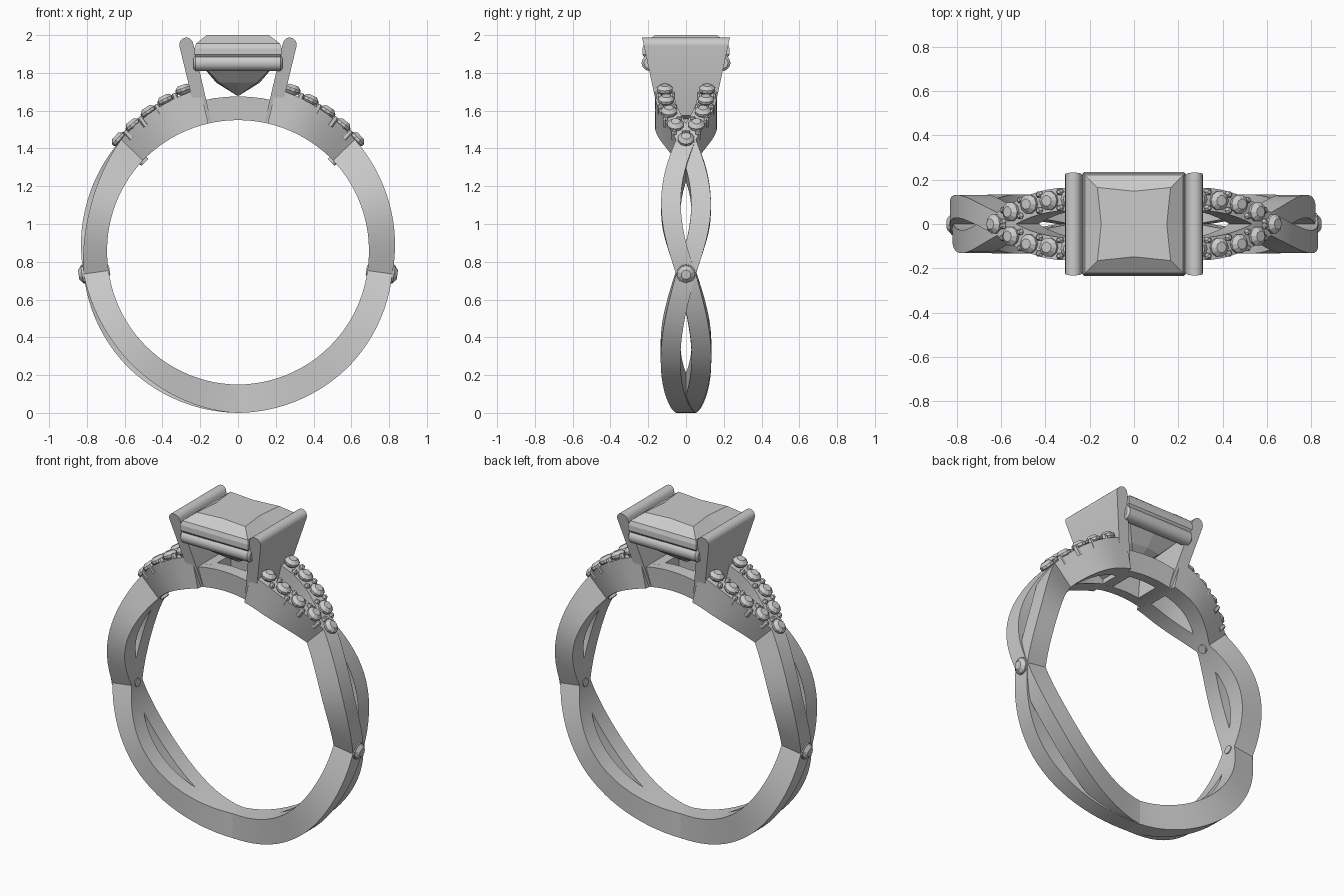
import bpy, math
from mathutils import Vector, Matrix

if "Cube" in bpy.data.objects:
    bpy.data.objects.remove(bpy.data.objects["Cube"])

CZ = 0.85                      # height of the ring centre


def loft(name, rings, smooth=False):
    """Skin a list of equal-length point loops and cap both ends."""
    n = len(rings[0])
    verts = [tuple(p) for r in rings for p in r]
    faces = [(i * n + j, i * n + (j + 1) % n, (i + 1) * n + (j + 1) % n, (i + 1) * n + j)
             for i in range(len(rings) - 1) for j in range(n)]
    faces += [tuple(reversed(range(n))), tuple(range(len(verts) - n, len(verts)))]
    me = bpy.data.meshes.new(name)
    me.from_pydata(verts, [], faces)
    ob = bpy.data.objects.new(name, me)
    bpy.context.collection.objects.link(ob)
    bpy.ops.object.select_all(action='DESELECT')
    ob.select_set(True)
    bpy.context.view_layer.objects.active = ob
    bpy.ops.object.mode_set(mode='EDIT')
    bpy.ops.mesh.select_all(action='SELECT')
    bpy.ops.mesh.normals_make_consistent(inside=False)
    bpy.ops.object.mode_set(mode='OBJECT')
    if smooth:
        bpy.ops.object.shade_smooth_by_angle(angle=math.radians(30))
    return ob


def polar(deg, r, y):
    """Point on the ring; the angle runs from the bottom up the +x side."""
    a = math.radians(deg)
    return Vector((r * math.sin(a), y, CZ - r * math.cos(a)))


def lerp(x, pts):
    for (a, u), (b, v) in zip(pts, pts[1:]):
        if x <= b:
            return u + (v - u) * (x - a) / (b - a)
    return pts[-1][1]


def opposite(ob):
    """Copy turned half way round, for the other side of the ring."""
    c = ob.copy()
    c.name = ob.name + "_left"
    c.matrix_world = Matrix.Rotation(math.pi, 4, 'Z') @ ob.matrix_world
    bpy.context.collection.objects.link(c)


def spun(name, deg, y, profile, sides=10):
    """Turned shape whose axis points away from the ring centre; profile = (radius, distance)."""
    out = polar(deg, 1, 0) - Vector((0, 0, CZ))
    tan = out.cross(Vector((0, 1, 0)))
    rings = [[polar(deg, d, y) + r * (math.cos(t) * tan + math.sin(t) * Vector((0, 1, 0)))
              for t in [2 * math.pi * k / sides for k in range(sides)]] for r, d in profile]
    opposite(loft(name, rings))


def outer(deg):
    return lerp(deg, [(0, .85), (45, .842), (82, .825), (134, .86), (168, .89)])


# Twisted shank: two strands that part and meet again
def strand_y(d):
    if d <= 82:
        return .082 * math.sin(math.pi * (d / 82) ** 1.25)
    if d <= 134:
        return .08 * math.sin(math.pi * (d - 82) / 52)
    return .112 * math.sin(math.pi / 2 * min(1, (d - 134) / 26))


angles = [82 * i / 24 for i in range(24)] + [82 + 52 * i / 16 for i in range(16)] \
    + [134 + 33 * i / 10 for i in range(11)]
for s, nm in ((-1, "front"), (1, "back")):
    rings = []
    for d in angles:
        y, w, ro = s * strand_y(d), .052, outer(d)
        if s > 0 and d < 134:          # one strand sits slightly lower
            ro -= .3 * strand_y(d)
        ri = lerp(d, [(0, .70), (82, .692), (134, .70), (168, .70)])
        rings.append([polar(d, ri, y - w), polar(d, ro, y - w),
                      polar(d, ro, y + w), polar(d, ri, y + w)])
    opposite(loft(nm + "_strand", rings, True))


# Small round stones and their bead claws on the shoulders
def small_stone(name, deg, y, r, rad=.044):
    spun(name, deg, y, [(.004, r - .05), (rad, r - .008), (rad, r + .006),
                        (rad * .55, r + .024)])


def claw(deg, y, r):
    spun("claw", deg, y, [(.016, r - .04), (.016, r + .008), (.008, r + .018)], 6)


stones = [(133.5, 0, .872), (140.5, .055, .876), (147.5, .09, .885),
          (154.5, .105, .895), (161.5, .112, .91)]
for s in (-1, 1):
    for i, (d, y, r) in enumerate(stones):
        if i or s > 0:
            small_stone("shoulder_stone", d, s * y, r)
        if i:
            pd, py, pr = stones[i - 1]
            for off in (-.036, .036):
                claw((d + pd) / 2, s * (y + py) / 2 + off, (r + pr) / 2 - .012)

# Accent stones where the strands cross, with round sockets showing inside
spun("accent_collar", 82, 0, [(.045, .79), (.052, .815), (.05, .832)], 16)
small_stone("accent_stone", 82, 0, .828, .046)
for d in (82, 134):
    spun("inner_socket", d, 0, [(.026, .72), (.026, .686)], 14)

# Head: two slanted flared plates with rounded tops
cap = [(.274 + .037 * math.cos(t), 1.95 + .037 * math.sin(t))
       for t in [math.radians(-10 + 180 * k / 8) for k in range(9)]]
outline = [(.142, 1.543), (.222, 1.575)] + cap
plate = loft("head_plate", [[(x, s * (.137 + (z - 1.543) * .215), z) for x, z in outline]
                            for s in (-1, 1)], True)
opposite(plate)


# Gallery under the stone: curved front and back bars plus side walls
def arc_bar(name, x0, x1, y0, y1):
    rings = []
    for i in range(9):
        x = x0 + (x1 - x0) * i / 8
        zi, zo = CZ + math.sqrt(.70 ** 2 - x * x), CZ + math.sqrt(.825 ** 2 - x * x)
        rings.append([(x, y0, zi), (x, y1, zi), (x, y1 + .012, zo), (x, y0 - .012, zo)])
    return loft(name, rings, True)


opposite(arc_bar("gallery_bar", -.17, .17, -.135, -.075))
opposite(arc_bar("gallery_side", .095, .175, -.09, .09))

# Round cross rails under the girdle
rail = []
for x, r in ((-.236, .03), (-.225, .043), (.225, .043), (.236, .03)):
    rail.append([(x, -.192 + r * math.cos(t), 1.853 + r * math.sin(t))
                 for t in [2 * math.pi * k / 20 for k in range(20)]])
opposite(loft("cross_rail", rail, True))

# Square centre stone: table, crown, girdle, curved pavilion
rings = []
for h, m, z in ((.165, .148, 2.0), (.222, .222, 1.955), (.231, .231, 1.93), (.231, .231, 1.897),
                (.165, .172, 1.815), (.10, .115, 1.748), (.002, .002, 1.678)):
    rings.append([(h, h, z), (0, m, z), (-h, h, z), (-m, 0, z),
                  (-h, -h, z), (0, -m, z), (h, -h, z), (m, 0, z)])
loft("centre_stone", rings)
